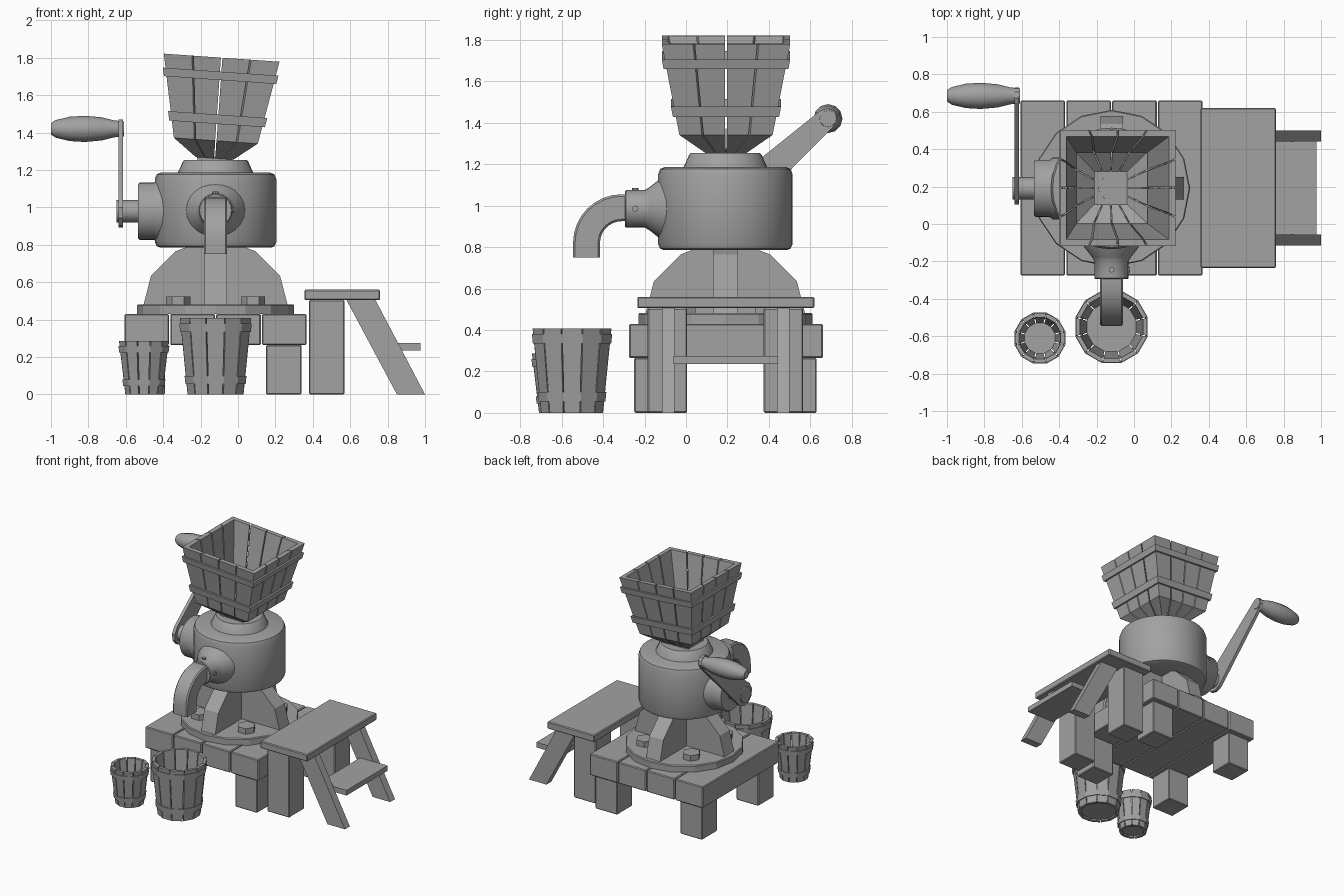
import bpy, bmesh, math
from mathutils import Vector, Matrix

if "Cube" in bpy.data.objects:
    bpy.data.objects.remove(bpy.data.objects["Cube"])

GREY = bpy.data.materials.new("plain_grey")
GREY.diffuse_color = (0.36, 0.36, 0.36, 1)
GREY.use_nodes = True
GREY.node_tree.nodes["Principled BSDF"].inputs["Base Color"].default_value = GREY.diffuse_color
CX, CY = -0.12, 0.19  # centre of the mill


def finish(name, bm, smooth=False, bevel=0):
    bmesh.ops.recalc_face_normals(bm, faces=bm.faces)
    me = bpy.data.meshes.new(name)
    bm.to_mesh(me)
    bm.free()
    me.materials.append(GREY)
    ob = bpy.data.objects.new(name, me)
    bpy.context.collection.objects.link(ob)
    if bevel:
        m = ob.modifiers.new("bevel", 'BEVEL')
        m.width, m.segments = bevel, 1
    if smooth:
        bpy.ops.object.select_all(action='DESELECT')
        ob.select_set(True)
        bpy.context.view_layer.objects.active = ob
        bpy.ops.object.shade_smooth_by_angle(angle=math.radians(40))
    return ob


def add_prism(bm, pts, offset):
    """Extrude a polygon of 3D points along an offset."""
    a = [bm.verts.new(p) for p in pts]
    b = [bm.verts.new(Vector(p) + Vector(offset)) for p in pts]
    bm.faces.new(a)
    bm.faces.new(b[::-1])
    for i in range(len(a)):
        j = (i + 1) % len(a)
        bm.faces.new((a[i], a[j], b[j], b[i]))


def box(name, x, y, z, bevel=0.006):
    bm = bmesh.new()
    add_prism(bm, [(x[0], y[0], z[0]), (x[1], y[0], z[0]), (x[1], y[1], z[0]), (x[0], y[1], z[0])],
              (0, 0, z[1] - z[0]))
    return finish(name, bm, bevel=bevel)


def lathe(name, profile, loc, axis='z', n=32, smooth=True):
    """Solid of revolution: profile is (radius, distance along axis)."""
    bm = bmesh.new()
    rows = []
    for r, h in profile:
        row = []
        for i in range(n):
            t = 2 * math.pi * i / n
            p = (r * math.cos(t), r * math.sin(t), h)
            p = {'z': p, 'x': (p[2], p[0], p[1]), 'y': (p[1], p[2], p[0])}[axis]
            row.append(bm.verts.new(Vector(p) + Vector(loc)))
        rows.append(row)
    for a, b in zip(rows, rows[1:]):
        for i in range(n):
            j = (i + 1) % n
            bm.faces.new((a[i], a[j], b[j], b[i]))
    bm.faces.new(rows[0])
    bm.faces.new(rows[-1])
    return finish(name, bm, smooth)


def add_ring(bm, n, splits, low, high, thick, gap=0.0, corner_gap=0.0):
    """Tapered n-sided wall of separate staves; low and high are (apothem, z)."""
    for s in range(n):
        rot = Matrix.Rotation(2 * math.pi * s / n, 3, 'Z')
        for k in range(splits):
            quads = []
            for ap, z in (low, high):
                quad = []
                for a in (ap, ap - thick):
                    w = a * math.tan(math.pi / n)
                    l = -w + 2 * w * k / splits + (gap if k else corner_gap) / 2
                    r = -w + 2 * w * (k + 1) / splits - (gap if k < splits - 1 else corner_gap) / 2
                    quad += [(a, l, z), (a, r, z)]
                quads.append([bm.verts.new(rot @ Vector(quad[i])) for i in (0, 1, 3, 2)])
            lo, hi = quads
            bm.faces.new(lo)
            bm.faces.new(hi)
            for i in range(4):
                j = (i + 1) % 4
                bm.faces.new((lo[i], lo[j], hi[j], hi[i]))


def add_band(bm, n, low, high, z0, z1, out):
    """Hoop that follows the slope of a stave wall."""
    def ap(z):
        return low[0] + (high[0] - low[0]) * (z - low[1]) / (high[1] - low[1])
    add_ring(bm, n, 1, (ap(z0) + out, z0), (ap(z1) + out, z1), out + 0.003)


# Table: four thick planks on four block legs
for i in range(4):
    x0 = -0.61 + 0.245 * i
    box("table_plank", (x0 + 0.003, x0 + 0.242), (-0.275, 0.66), (0.265, 0.43))
for x in (-0.58, 0.15):
    for y in (-0.25, 0.44):
        box("table_leg", (x, x + 0.19), (y, y + 0.19), (0, 0.265))

# Step stool: seat, block legs, slanted legs and a low step
box("stool_seat", (0.355, 0.76), (-0.235, 0.62), (0.505, 0.56))
for y in (-0.185, 0.375):
    box("stool_block_leg", (0.38, 0.57), (y, y + 0.19), (0, 0.505))
for y in (-0.115, 0.44):
    bm = bmesh.new()
    add_prism(bm, [(0.58, y, 0.505), (0.735, y, 0.505), (1.0, y, 0), (0.85, y, 0)], (0, 0.06, 0))
    finish("stool_slanted_leg", bm)
box("stool_step", (0.74, 0.975), (-0.06, 0.445), (0.235, 0.275), 0)

# Mill base: round plate, crossed fins, hex bolts
lathe("base_plate", [(0.42, 0.43), (0.42, 0.475), (0.415, 0.482)], (CX, CY, 0), n=16, smooth=False)
half = [(0.385, 0.48), (0.345, 0.635), (0.215, 0.765), (0.15, 0.79)]
outline = half + [(-r, z) for r, z in reversed(half)]
bm = bmesh.new()
add_prism(bm, [(CX + r, CY - 0.06, z) for r, z in outline], (0, 0.12, 0))
add_prism(bm, [(CX - 0.06, CY + r, z) for r, z in outline], (0.12, 0, 0))
finish("base_fins", bm)
for sx in (-1, 1):
    for sy in (-1, 1):
        lathe("base_bolt", [(0.065, 0.48), (0.065, 0.525)], (CX + 0.2 * sx, CY + 0.2 * sy, 0), n=6, smooth=False)

# Mill body with rounded rims, and the neck above it
lathe("mill_body", [(0.295, 0.785), (0.315, 0.793), (0.325, 0.815), (0.325, 1.15), (0.315, 1.177),
                    (0.29, 1.187)], (CX, CY, 0))
lathe("mill_neck", [(0.205, 1.18), (0.195, 1.2), (0.175, 1.245), (0.165, 1.255)], (CX, CY, 0))

# Crank: hub, shaft, arm and turned handle
lathe("crank_hub", [(0.145, -0.535), (0.153, -0.525), (0.153, -0.45), (0.165, -0.435), (0.165, -0.3)],
      (0, CY, 0.98), 'x')
lathe("crank_shaft", [(0.06, -0.65), (0.06, -0.53)], (0, CY, 0.98), 'x', 16)
arm = []
ang = math.atan2(0.44, 0.49)
for cy, cz, r, start in ((CY, 0.98, 0.088, 0.5), (0.68, 1.42, 0.05, -0.5)):
    for k in range(6):
        t = ang + math.pi * (start + k / 5)
        arm.append((-0.64, cy + r * math.cos(t), cz + r * math.sin(t)))
bm = bmesh.new()
add_prism(bm, arm, (0.025, 0, 0))
finish("crank_arm", bm)
lathe("crank_handle", [(0.03, -1.0), (0.047, -0.975), (0.065, -0.9), (0.07, -0.82), (0.062, -0.73),
                       (0.045, -0.66), (0.04, -0.61)], (0, 0.685, 1.42), 'x', 12)

# Spout: flared collar, screws and a bent square pipe
lathe("spout_collar", [(0.085, -0.295), (0.09, -0.29), (0.09, -0.2), (0.105, -0.175), (0.145, -0.125),
                       (0.17, -0.06)], (CX, 0, 0.985), 'y', 24)
lathe("collar_screw", [(0.015, 1.07), (0.015, 1.085)], (CX, -0.245, 0), n=8)
lathe("collar_screw", [(0.015, 0.08), (0.015, 0.098)], (CX, -0.245, 0.985), 'x', 8)
bm = bmesh.new()
rows = []
path = [(-0.27, 0.99, 0)] + [(-0.31 - 0.17 * math.sin(t), 0.82 + 0.17 * math.cos(t), t)
                            for t in (k * math.pi / 16 for k in range(9))] + [(-0.48, 0.75, math.pi / 2)]
for y, z, t in path:
    dy, dz = -math.sin(t), math.cos(t)
    rows.append([bm.verts.new((CX + sx * 0.062, y + s * dy * 0.065, z + s * dz * 0.065))
                 for sx, s in ((-1, -0.85), (-0.85, -1), (0.85, -1), (1, -0.85),
                               (1, 0.85), (0.85, 1), (-0.85, 1), (-1, 0.85))])
for a, b in zip(rows, rows[1:]):
    for i in range(8):
        j = (i + 1) % 8
        bm.faces.new((a[i], a[j], b[j], b[i]))
bm.faces.new(rows[0])
end = bm.faces.new(rows[-1])
bmesh.ops.recalc_face_normals(bm, faces=bm.faces)
bmesh.ops.inset_region(bm, faces=[end], thickness=0.012)
bmesh.ops.translate(bm, verts=end.verts[:], vec=(0, 0, 0.05))  # hollow mouth
finish("spout_pipe", bm, True)

# Hopper: slightly tilted square tub of staves with two bands and a funnel
tilt = Matrix.Translation((CX - 0.005, CY + 0.003, 1.262)) @ Matrix.Rotation(math.radians(4), 4, 'Y')
low, high = (0.225, 0.095), (0.31, 0.54)
bm = bmesh.new()
add_ring(bm, 4, 4, low, high, 0.035, 0.008)
add_ring(bm, 4, 4, (0.1, 0.0), low, 0.02, 0.006)
finish("hopper_staves", bm).matrix_world = tilt
bm = bmesh.new()
add_band(bm, 4, low, high, 0.185, 0.235, 0.014)
add_band(bm, 4, low, high, 0.42, 0.465, 0.014)
finish("hopper_bands", bm).matrix_world = tilt
box("hopper_floor", (-0.095, 0.095), (-0.095, 0.095), (-0.012, 0.006), 0).matrix_world = tilt
lathe("hopper_throat", [(0.065, -0.03), (0.065, 0.01)], (0, 0, 0), n=16).matrix_world = tilt


# Buckets: twelve staves, two hoops and a floor
def bucket(name, x, y, r0, r1, h, hoops):
    c = math.cos(math.pi / 12)
    lo, hi = (r0 * c, 0), (r1 * c, h)
    bm = bmesh.new()
    add_ring(bm, 12, 1, lo, hi, 0.022, corner_gap=0.006)
    finish(name + "_staves", bm).location = (x, y, 0)
    bm = bmesh.new()
    for z0, z1 in hoops:
        add_band(bm, 12, lo, hi, z0, z1, 0.006)
    finish(name + "_hoops", bm).location = (x, y, 0)
    lathe(name + "_floor", [(r0 - 0.015, 0.012), (r0 - 0.015, 0.035)], (x, y, 0), n=12, smooth=False)


bucket("large_bucket", CX, -0.55, 0.155, 0.197, 0.408, ((0.055, 0.1), (0.335, 0.38)))
bucket("small_bucket", -0.503, -0.61, 0.103, 0.138, 0.287, ((0.045, 0.08), (0.225, 0.26)))
